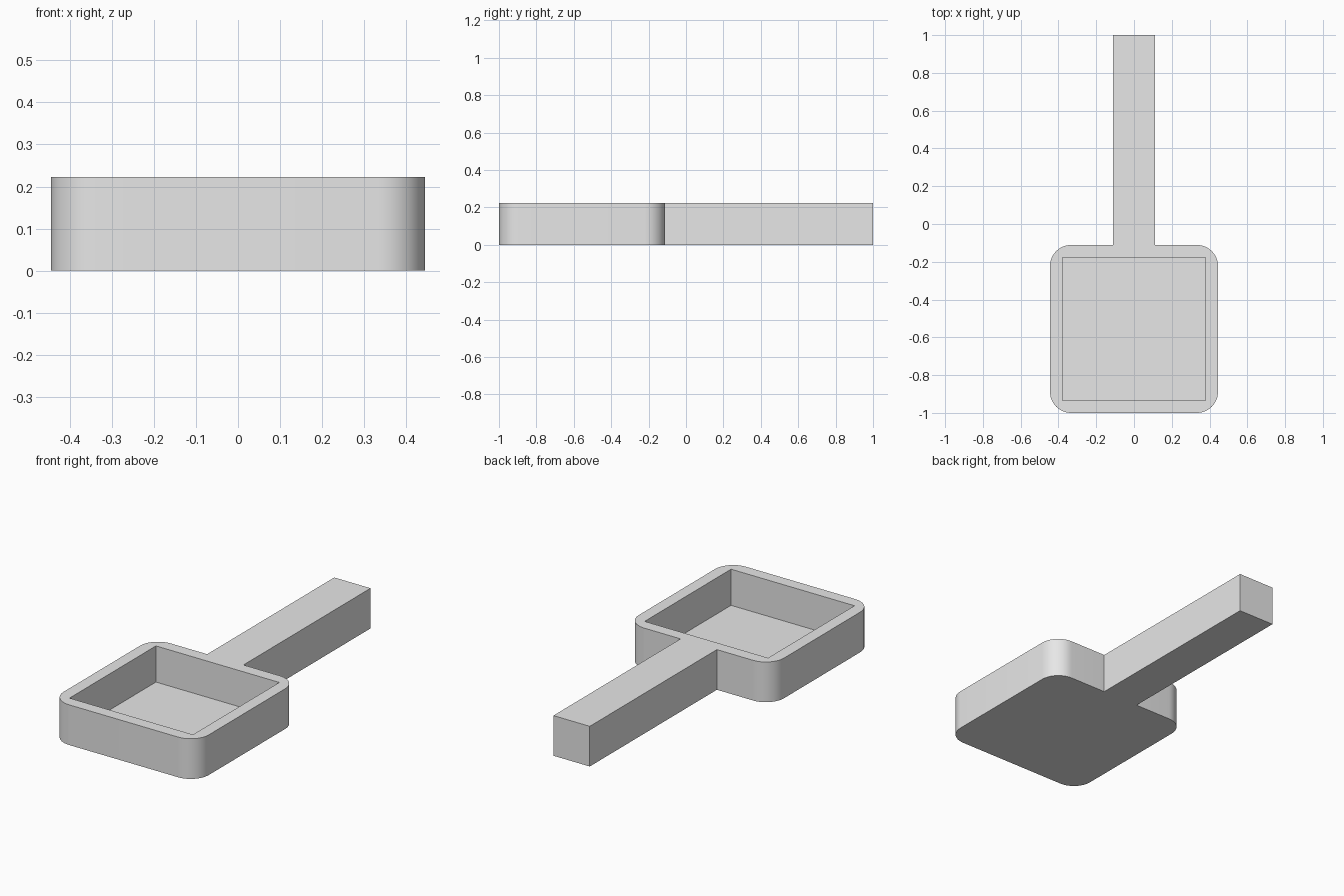
import bpy
import bmesh
from math import sin, cos, pi, radians

if "Cube" in bpy.data.objects:
    bpy.data.objects.remove(bpy.data.objects["Cube"])

UNIT = 2 / 9                   # the model is nine units long
HEIGHT = UNIT
FLOOR = 0.1 * UNIT             # thickness of the pan floor
WALL = 0.3 * UNIT              # thickness of the pan walls
HALF = 2 * UNIT                # half width of the pan
RADIUS = 0.5 * UNIT            # pan corner radius
GRIP = 0.5 * UNIT              # half width of the handle
FRONT, BACK, END = -1.0, -1.0 + 4 * UNIT, 1.0
STEPS = 12


def corner(cx, cy, start):
    """Quarter circle, counter-clockwise from the start angle."""
    angles = [start + pi / 2 * i / STEPS for i in range(STEPS + 1)]
    return [(cx + RADIUS * cos(a), cy + RADIUS * sin(a)) for a in angles]


def ring(bm, points, z):
    return [bm.verts.new((x, y, z)) for x, y in points]


def walls(bm, lower, upper):
    for i in range(len(lower)):
        j = (i + 1) % len(lower)
        bm.faces.new((lower[i], lower[j], upper[j], upper[i]))


# Outline of the rounded pan running into the straight handle
side, near, far = HALF - RADIUS, FRONT + RADIUS, BACK - RADIUS
outline = (corner(side, near, -pi / 2) + corner(side, far, 0)
           + [(GRIP, BACK), (GRIP, END), (-GRIP, END), (-GRIP, BACK)]
           + corner(-side, far, pi / 2) + corner(-side, near, pi))

# Square-cornered recess
inner = HALF - WALL
recess = [(-inner, FRONT + WALL), (inner, FRONT + WALL),
          (inner, BACK - WALL), (-inner, BACK - WALL)]

bm = bmesh.new()
base, top = ring(bm, outline, 0), ring(bm, outline, HEIGHT)
well, lip = ring(bm, recess, FLOOR), ring(bm, recess, HEIGHT)
walls(bm, base, top)
walls(bm, well, lip)
bm.faces.new(base)
bm.faces.new(well)

# Top surface between the outline and the recess
rim = [e for e in bm.edges if e.is_boundary]
bmesh.ops.triangle_fill(bm, edges=rim, use_beauty=True, normal=(0, 0, 1))
bmesh.ops.recalc_face_normals(bm, faces=bm.faces)

mesh = bpy.data.meshes.new("pan_with_handle")
bm.to_mesh(mesh)
bm.free()
pan = bpy.data.objects.new("pan_with_handle", mesh)
bpy.context.collection.objects.link(pan)

# Plain light grey
grey = bpy.data.materials.new("light grey")
grey.use_nodes = True
grey.diffuse_color = (0.8, 0.8, 0.8, 1)
grey.node_tree.nodes["Principled BSDF"].inputs["Base Color"].default_value = (0.8, 0.8, 0.8, 1)
mesh.materials.append(grey)

# Smooth rounded corners, sharp edges elsewhere
bpy.ops.object.select_all(action='DESELECT')
pan.select_set(True)
bpy.context.view_layer.objects.active = pan
bpy.ops.object.shade_smooth_by_angle(angle=radians(30))
